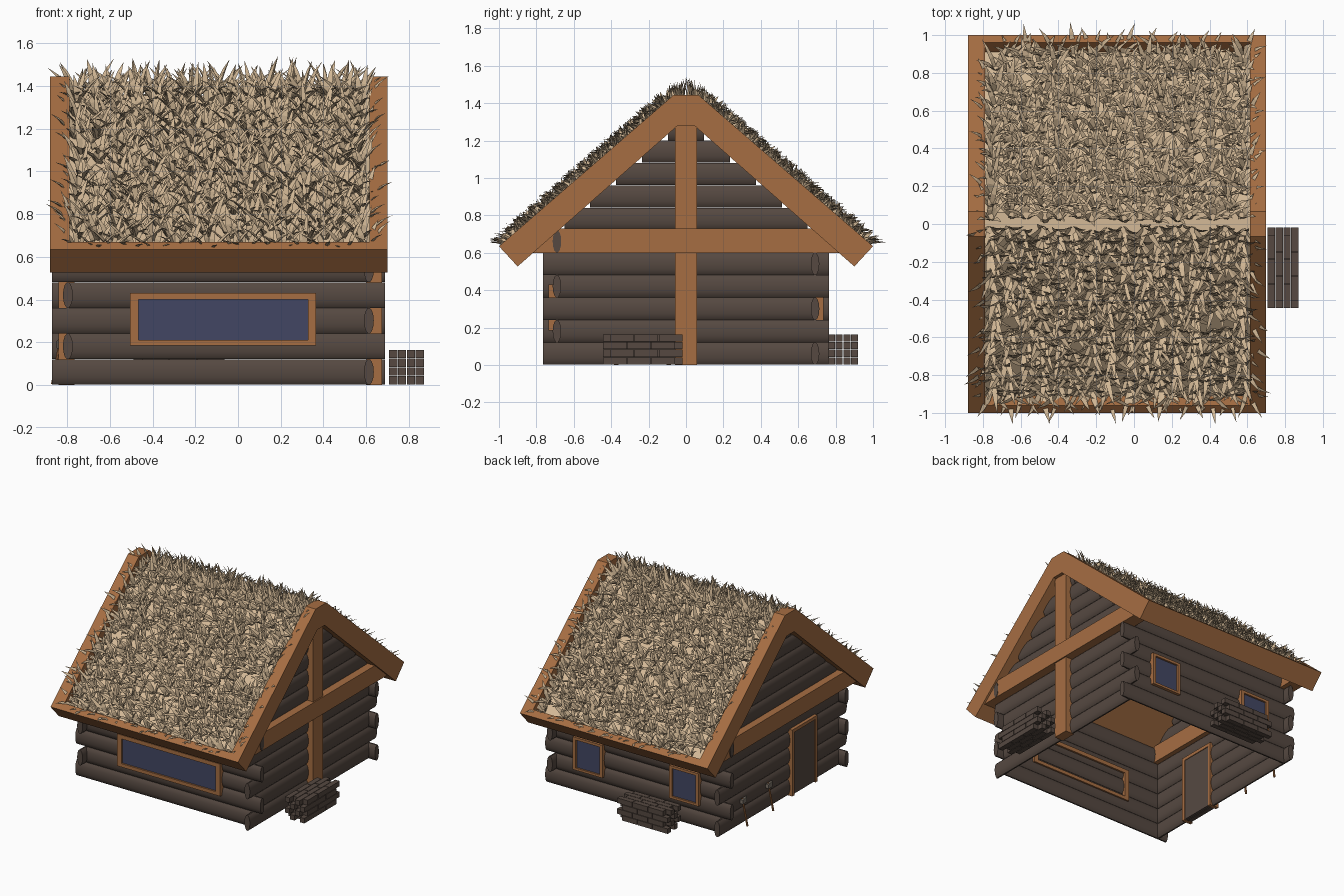
import bpy, bmesh, math, random
from mathutils import Vector, Matrix

if "Cube" in bpy.data.objects:
    bpy.data.objects.remove(bpy.data.objects["Cube"])

random.seed(4)


def material(name, rgb):
    m = bpy.data.materials.new(name)
    m.diffuse_color = (*rgb, 1)
    m.use_nodes = True
    m.node_tree.nodes["Principled BSDF"].inputs["Base Color"].default_value = m.diffuse_color
    return m


LOG = material("dark_log_brown", (0.092, 0.066, 0.053))
TIMBER = material("orange_timber", (0.38, 0.155, 0.055))
STRAW = material("straw_tan", (0.66, 0.49, 0.31))
GLASS = material("navy_glass", (0.055, 0.062, 0.125))
IRON = material("axe_head_grey", (0.2, 0.17, 0.14))


def finish(bm, name, *mats):
    bmesh.ops.recalc_face_normals(bm, faces=bm.faces)
    me = bpy.data.meshes.new(name)
    bm.to_mesh(me)
    bm.free()
    ob = bpy.data.objects.new(name, me)
    bpy.context.collection.objects.link(ob)
    for m in mats:
        me.materials.append(m)
    return ob


def add_box(bm, lo, hi):
    lo, hi = Vector(lo), Vector(hi)
    mat = Matrix.Translation((lo + hi) / 2) @ Matrix.Diagonal((*(hi - lo), 1))
    bmesh.ops.create_cube(bm, size=1, matrix=mat)


def add_prism(bm, pts, x0, x1):
    """Extrude a (y, z) outline along x."""
    a = [bm.verts.new((x0, y, z)) for y, z in pts]
    b = [bm.verts.new((x1, y, z)) for y, z in pts]
    bm.faces.new(a)
    bm.faces.new(b[::-1])
    for i in range(len(pts)):
        j = (i + 1) % len(pts)
        bm.faces.new((a[i], a[j], b[j], b[i]))


def boxes(name, mat, *pairs):
    bm = bmesh.new()
    for lo, hi in pairs:
        add_box(bm, lo, hi)
    return finish(bm, name, mat)


def add_log(bm, a, b):
    """Flattened round log, tall oval section, along x or y."""
    a, b = Vector(a), Vector(b)
    d = (b - a).normalized()
    side = Vector((-d.y, d.x, 0))
    rings = []
    for p in (a, b):
        rings.append([bm.verts.new(p + side * 0.023 * math.cos(t) + Vector((0, 0, 0.061 * math.sin(t))))
                      for t in [2 * math.pi * i / 14 for i in range(14)]])
    for i in range(14):
        j = (i + 1) % 14
        f = bm.faces.new((rings[0][i], rings[0][j], rings[1][j], rings[1][i]))
        f.smooth = True
    bm.faces.new(rings[0])
    bm.faces.new(rings[1][::-1])


# Log walls: interlocking rows, each log passes one corner only
XL, XR, Y, OUT, H = -0.797, 0.613, 0.69, 0.075, 0.12
walls = {n: bmesh.new() for n in ("front_wall", "back_wall", "left_wall", "right_wall")}
for r in range(6):
    z = 0.061 + H * r
    e, o = (OUT, 0) if r % 2 == 0 else (0, OUT)
    add_log(walls["front_wall"], (XL - e, -Y, z), (XR + o, -Y, z))
    add_log(walls["back_wall"], (XL - o, Y, z), (XR + e, Y, z))
    if r < 5:
        add_log(walls["right_wall"], (XR, -Y - e, z), (XR, Y + o, z))
        add_log(walls["left_wall"], (XL, -Y - o, z), (XL, Y + e, z))
# Gable logs get shorter under the roof
for r in range(5, 11):
    z = 0.061 + H * r
    half = 0.94 - (z - 0.53) / 0.867
    for n, x in (("right_wall", XR), ("left_wall", XL)):
        add_log(walls[n], (x, -half, z), (x, half, z))
for n, bm in walls.items():
    ob = finish(bm, n, LOG)
    ob.select_set(True)
    bpy.context.view_layer.objects.active = ob
    bpy.ops.object.shade_smooth_by_angle(angle=math.radians(40))
    ob.select_set(False)

# Roof frame: gable rafters and eave lips
chevron = [(-1, 0.635), (-0.065, 1.445), (0.065, 1.445), (1, 0.635),
           (0.9, 0.527), (0.045, 1.28), (-0.045, 1.28), (-0.9, 0.527)]
bm = bmesh.new()
add_prism(bm, chevron, 0.615, 0.70)
add_prism(bm, chevron, -0.88, -0.79)
for s in (-1, 1):
    add_prism(bm, [(s, 0.635), (s * 0.96, 0.67), (s * 0.91, 0.615), (s * 0.855, 0.567), (s * 0.9, 0.527)], -0.79, 0.615)
finish(bm, "roof_frame", TIMBER)

# Recessed roof deck, straw coloured on top
deck = [(-0.92, 0.61), (-0.06, 1.355), (0.06, 1.355), (0.92, 0.61), (0.87, 0.554), (0.045, 1.28), (-0.045, 1.28), (-0.87, 0.554)]
bm = bmesh.new()
add_prism(bm, deck, -0.80, 0.62)
bmesh.ops.recalc_face_normals(bm, faces=bm.faces)
for f in bm.faces:
    f.material_index = 1 if f.normal.z > 0.3 else 0
finish(bm, "roof_deck", TIMBER, STRAW)


# Thatch: tufts of curved tapering blades
def add_blade(bm, p, d, bend, length, width):
    side = d.cross(bend).normalized()
    depth = side.cross(d).normalized()
    rings = []
    for t, w in ((0, 0.75), (0.4, 1.0), (0.75, 0.65)):
        c = p + d * length * t + bend * length * 0.45 * t * t
        w *= width
        rings.append([bm.verts.new(c + side * w * 0.5), bm.verts.new(c - side * w * 0.5),
                      bm.verts.new(c + depth * w * 0.35)])
    tip = bm.verts.new(p + d * length + bend * length * 0.5)
    for a, b in zip(rings, rings[1:]):
        for i in range(3):
            j = (i + 1) % 3
            bm.faces.new((a[i], a[j], b[j], b[i]))
    for i in range(3):
        bm.faces.new((rings[-1][i], rings[-1][(i + 1) % 3], tip))
    bm.faces.new(rings[0])


bm = bmesh.new()
for s in (-1, 1):
    n = Vector((0, s * 0.655, 0.755))
    down = Vector((0, s * 0.755, -0.655))
    for i in range(16):
        for k in range(14):
            if random.random() < 0.03:
                continue
            x = -0.75 + 1.33 * i / 15 + random.uniform(-0.02, 0.02)
            y = 0.03 + 0.86 * k / 13 + random.uniform(-0.015, 0.015)
            z = 1.355 - max(0, y - 0.06) * 0.867
            for b in range(6):
                ang = b * math.pi / 3 + random.uniform(-0.4, 0.4)
                rad = Vector((1, 0, 0)) * math.cos(ang) + down * math.sin(ang)
                d = (n + rad * random.uniform(0.2, 0.6) + Vector((0, 0, 0.25))).normalized()
                p = Vector((x, s * y, z)) + rad * 0.012
                add_blade(bm, p, d, rad, random.uniform(0.09, 0.145), random.uniform(0.022, 0.034))
finish(bm, "thatch", STRAW)

# Gable tie beams and the right-hand post
tie = [(-0.84, 0.60), (0.84, 0.60), (0.69, 0.73), (-0.69, 0.73)]
for n, x0, x1 in (("right_tie_beam", 0.58, 0.685), ("left_tie_beam", -0.865, -0.755)):
    bm = bmesh.new()
    add_prism(bm, tie, x0, x1)
    finish(bm, n, TIMBER)
boxes("right_post", TIMBER, ((0.60, -0.06, 0), (0.675, 0.06, 1.32)))


# Windows
def window(name, x0, x1, z0, z1, s, b):
    ya, yb = sorted((s * 0.655, s * 0.735))
    boxes(name + "_frame", TIMBER,
          ((x0, ya, z0), (x0 + b, yb, z1)), ((x1 - b, ya, z0), (x1, yb, z1)),
          ((x0 + b, ya, z0), (x1 - b, yb, z0 + b * 0.7)), ((x0 + b, ya, z1 - b * 0.8), (x1 - b, yb, z1)))
    ya, yb = sorted((s * 0.714, s * 0.722))
    boxes(name + "_glass", GLASS, ((x0 + b, ya, z0 + b * 0.6), (x1 - b, yb, z1 - b * 0.7)))


window("front_window", -0.505, 0.365, 0.185, 0.43, -1, 0.038)
window("back_window_left", -0.62, -0.37, 0.175, 0.425, 1, 0.025)
window("back_window_right", 0.19, 0.44, 0.175, 0.425, 1, 0.025)

# Door on the left side
boxes("door_frame", TIMBER, ((-0.84, -0.385, 0), (-0.765, -0.36, 0.505)), ((-0.84, -0.105, 0), (-0.765, -0.08, 0.505)),
      ((-0.84, -0.36, 0.48), (-0.765, -0.105, 0.505)))
boxes("door", LOG, ((-0.83, -0.36, 0.005), (-0.77, -0.105, 0.48)))


# Stacked firewood, staggered by row and column
def wood_pile(name, origin, along_x):
    pairs = []
    for c in range(4):
        for r in range(4):
            off = 0.04 if (c + r) % 2 == 0 else 0
            for k in range(3):
                u0, u1 = off + k * 0.13, off + k * 0.13 + 0.126
                v0, v1, z0, z1 = c * 0.0415, c * 0.0415 + 0.038, r * 0.041 + 0.003, r * 0.041 + 0.041
                o = Vector(origin)
                if along_x:
                    pairs.append((o + Vector((u0, v0, z0)), o + Vector((u1, v1, z1))))
                else:
                    pairs.append((o + Vector((v0, u0, z0)), o + Vector((v1, u1, z1))))
    boxes(name, LOG, *pairs)


wood_pile("right_wood_pile", (0.708, -0.445, 0), False)
wood_pile("back_wood_pile", (-0.49, 0.758, 0), True)

# Two axes leaning on the left wall
for i, y in enumerate((0.5, 0.19)):
    a, b = Vector((-0.868, y, 0.004)), Vector((-0.832, y + 0.01, 0.21))
    rot = (b - a).to_track_quat('Z', 'Y').to_matrix().to_4x4()
    bm = bmesh.new()
    bmesh.ops.create_cone(bm, cap_ends=True, segments=8, radius1=0.008, radius2=0.007, depth=(b - a).length,
                          matrix=Matrix.Translation((a + b) / 2) @ rot)
    finish(bm, f"axe_handle_{i + 1}", TIMBER)
    bm = bmesh.new()
    add_box(bm, (-0.85, y - 0.03, 0.175), (-0.825, y + 0.03, 0.205))
    for v in bm.verts:
        if v.co.y < y:
            v.co.x = -0.8375 + (v.co.x + 0.8375) * 0.3
            v.co.z = 0.19 + (v.co.z - 0.19) * 1.5
    finish(bm, f"axe_head_{i + 1}", IRON)
